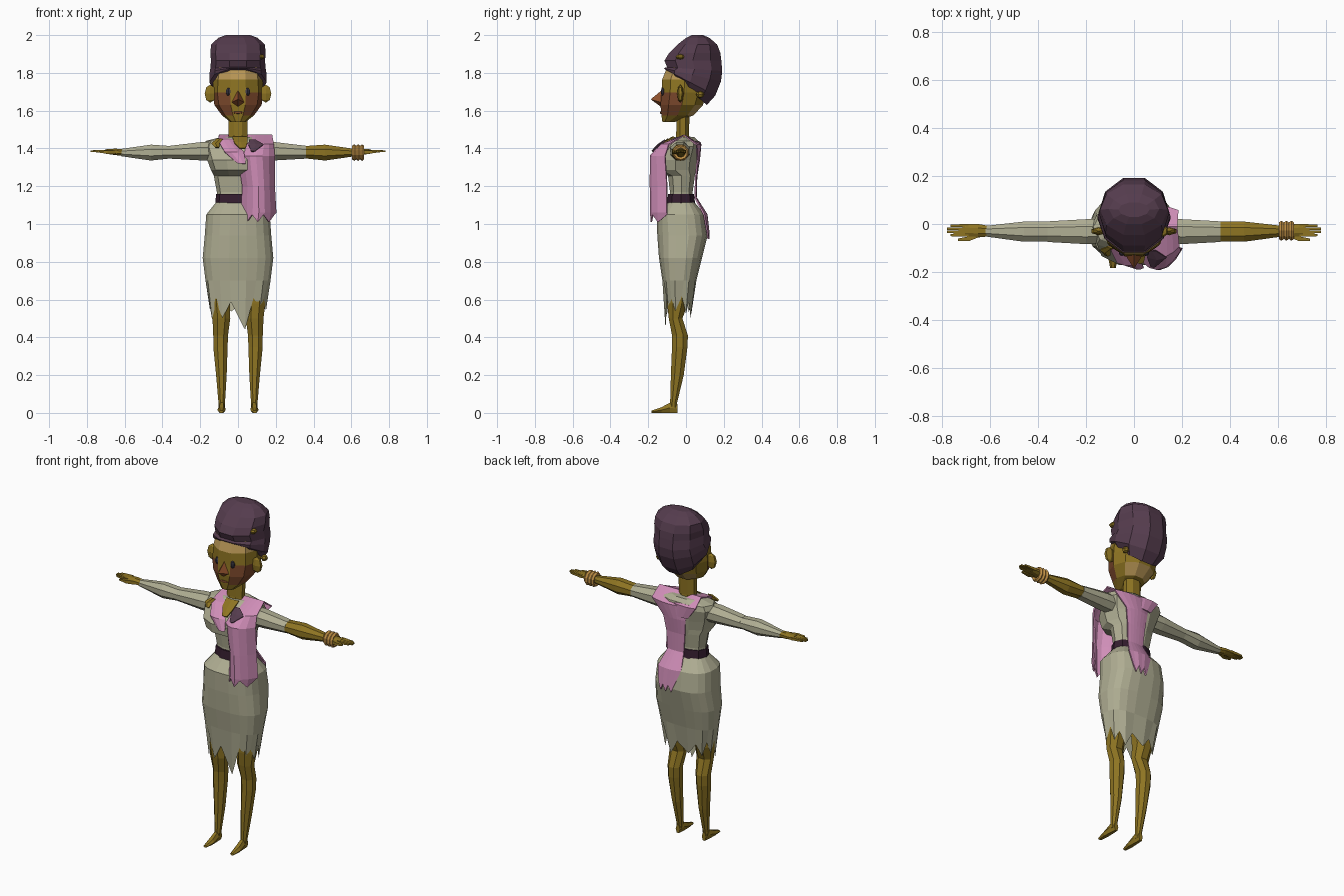
import bpy, bmesh, math, random

random.seed(4)
if "Cube" in bpy.data.objects:
    bpy.data.objects.remove(bpy.data.objects["Cube"], do_unlink=True)


def material(name, r, g, b):
    m = bpy.data.materials.new(name)
    m.use_nodes = True
    m.diffuse_color = (r, g, b, 1)
    bsdf = next(n for n in m.node_tree.nodes if n.type == 'BSDF_PRINCIPLED')
    bsdf.inputs["Base Color"].default_value = (r, g, b, 1)
    bsdf.inputs["Roughness"].default_value = .8
    return m


SKIN = material("olive skin", .27, .175, .016)
TAN = material("light tan", .47, .3, .09)
BLUSH = material("red brown", .2, .065, .025)
NOSE = material("nose brown", .27, .08, .025)
CLOTH = material("beige cloth", .43, .42, .29)
PINK = material("pink scarf", .63, .27, .48)
PURPLE = material("plum hair", .09, .045, .075)
BELT = material("dark plum", .035, .012, .028)
GOLD = material("bracelet gold", .53, .28, .06)
EYE = material("eye grey", .045, .04, .06)


def finish(name, bm, mat):
    mesh = bpy.data.meshes.new(name)
    bmesh.ops.recalc_face_normals(bm, faces=bm.faces)
    bm.to_mesh(mesh)
    bm.free()
    obj = bpy.data.objects.new(name, mesh)
    bpy.context.collection.objects.link(obj)
    mesh.materials.append(mat)
    return obj


def tube(name, rings, mat, sides=8, axis='z', caps=True, mirror=1, power=1):
    """Loft of flat-fronted rings: position, centre a, centre b, radius a, radius b, tilt.
    A power below one squares the section."""
    bm = bmesh.new()
    angles = [math.tau * (i + .5) / sides - math.pi / 2 for i in range(sides)]
    mu = max(math.cos(a) for a in angles)
    mv = max(math.sin(a) for a in angles)
    loops = []
    for t, a, b, ra, rb, *tilt in rings:
        loop = []
        for ang in angles:
            u, v = math.cos(ang) / mu, math.sin(ang) / mv
            u = math.copysign(abs(u) ** power, u)
            v = math.copysign(abs(v) ** power, v)
            p, q = a + ra * u, b + rb * v
            w = t + (tilt[0] * v if tilt else 0)
            co = {'z': (p, q, w), 'x': (w, p, q), 'y': (p, w, q)}[axis]
            loop.append(bm.verts.new((co[0] * mirror, co[1], co[2])))
        loops.append(loop)
    for low, high in zip(loops, loops[1:]):
        for i in range(sides):
            j = (i + 1) % sides
            bm.faces.new((low[i], low[j], high[j], high[i]))
    if caps:
        bm.faces.new(loops[0])
        bm.faces.new(loops[-1])
    return finish(name, bm, mat)


def body(rings):
    """Turn height, half width, front, back into centred rings."""
    return [(z, 0, (f + b) / 2, rx, (b - f) / 2, *tilt) for z, rx, f, b, *tilt in rings]


def sheet(name, rows, mat, cols=5, ragged=0):
    """Cloth strip: rows of height, left x, right x, middle y, edge y."""
    bm = bmesh.new()
    grid = []
    for k, (z, left, right, mid, edge) in enumerate(rows):
        row = []
        for i in range(cols):
            t = i / (cols - 1)
            y = mid + (edge - mid) * (2 * t - 1) ** 2
            drop = ragged * (i % 2) if k in (0, len(rows) - 1) else 0
            row.append(bm.verts.new((left + (right - left) * t, y, z - drop)))
        grid.append(row)
    for r, s in zip(grid, grid[1:]):
        for i in range(cols - 1):
            bm.faces.new((r[i], r[i + 1], s[i + 1], s[i]))
    obj = finish(name, bm, mat)
    mod = obj.modifiers.new("thickness", 'SOLIDIFY')
    mod.thickness = .008
    mod.offset = 0
    return obj


def ball(name, centre, size, mat, segs=8, rings=5):
    bm = bmesh.new()
    bmesh.ops.create_uvsphere(bm, u_segments=segs, v_segments=rings, radius=1)
    bmesh.ops.scale(bm, vec=size, verts=bm.verts)
    bmesh.ops.translate(bm, vec=centre, verts=bm.verts)
    return finish(name, bm, mat)


# Head with tan forehead and nape, and blushed cheeks
head = tube("head", body([
    (1.54, .04, -.125, -.06), (1.575, .085, -.13, .04), (1.63, .125, -.135, .09),
    (1.695, .135, -.13, .11), (1.765, .13, -.126, .11), (1.83, .12, -.1, .1)]), SKIN, 10)
head.data.materials.append(TAN)
head.data.materials.append(BLUSH)
for f in head.data.polygons:
    c = f.center
    if (c.z > 1.77 and c.y < 0) or (c.y > .02 and c.z < 1.65):
        f.material_index = 1
    elif 1.58 < c.z < 1.69 and .05 < abs(c.x) < .12 and c.y < -.03:
        f.material_index = 2

# Nose: four-sided point
bm = bmesh.new()
tip = bm.verts.new((0, -.187, 1.66))
base = [bm.verts.new(p) for p in
        ((0, -.12, 1.715), (.042, -.12, 1.64), (0, -.125, 1.615), (-.042, -.12, 1.64))]
for i in range(4):
    bm.faces.new((tip, base[i], base[(i + 1) % 4]))
bm.faces.new(base)
finish("nose", bm, NOSE)
ball("mouth", (0, -.132, 1.59), (.028, .006, .007), BLUSH)

for s, side in ((1, "left"), (-1, "right")):
    ball(side + "_eye", (s * .05, -.122, 1.7), (.014, .012, .022), EYE)
    ball(side + "_ear", (s * .147, -.03, 1.69), (.034, .017, .048), SKIN, 6, 4)

# Tall swept-up hair with a pinched front roll and bare gaps on the left
tube("hair", body([
    (1.715, .115, -.085, .11, -.085), (1.75, .152, -.112, .155, -.07),
    (1.79, .152, -.118, .185, -.035), (1.82, .147, -.1, .192, -.01),
    (1.865, .143, -.114, .187, 0), (1.905, .147, -.09, .182, 0), (1.95, .142, -.045, .165, 0),
    (1.985, .105, .0, .125, 0), (2, .065, .03, .09, 0)]), PURPLE, 10)
ball("side_hair_gap", (.122, .075, 1.685), (.018, .022, .018), SKIN, 6, 4)
ball("front_hair_gap", (.123, -.03, 1.885), (.02, .025, .014), SKIN, 6, 4)

# Neck and blouse
tube("neck", [(1.38, 0, -.02, .055, .045), (1.47, 0, -.018, .05, .034),
              (1.62, 0, -.015, .05, .034)], SKIN)
tube("blouse", body([
    (1.1, .11, -.09, .04), (1.17, .112, -.085, .035), (1.255, .128, -.095, .047),
    (1.285, .143, -.165, .052), (1.34, .163, -.172, .06), (1.41, .185, -.115, .07),
    (1.44, .17, -.09, .065), (1.46, .09, -.06, .045)]), CLOTH, 10, power=.85)
tube("belt", body([(1.11, .12, -.1, .048), (1.16, .116, -.095, .042)]), BELT, 10, power=.85)

# Skirt with torn hem
SIDES = 20
skirt = tube("skirt", body([
    (1.115, .116, -.095, .045), (1.05, .168, -.155, .1), (.94, .176, -.152, .115),
    (.82, .187, -.143, .085), (.7, .172, -.125, .055), (.62, .148, -.108, .03)]),
    CLOTH, SIDES, caps=False, power=.75)
for i, v in enumerate(list(skirt.data.vertices)[-SIDES:]):
    if i == 0:
        v.co.z = .44
    else:
        v.co.z -= random.uniform(.07, .13) if i % 2 == 0 else random.uniform(0, .04)

# Legs and feet
for s, side in ((1, "left"), (-1, "right")):
    tube(side + "_leg", [
        (.76, .085, -.04, .06, .06), (.58, .093, -.045, .051, .055),
        (.5, .088, -.055, .047, .036), (.41, .092, -.032, .039, .042),
        (.35, .093, -.033, .038, .041), (.2, .088, -.046, .028, .034),
        (.05, .086, -.066, .017, .018), (.02, .086, -.066, .015, .018)],
        SKIN, mirror=s)
    tube(side + "_foot", [
        (-.046, .086, .024, .014, .024), (-.085, .086, .027, .018, .027),
        (-.13, .087, .015, .022, .015), (-.183, .088, .006, .012, .006)],
        SKIN, 6, 'y', mirror=s)

# Arms: long right sleeve, short left sleeve
upper = [(.13, -.03, 1.385, .05, .05), (.2, -.032, 1.385, .052, .048),
         (.36, -.032, 1.38, .043, .034)]
lower = [(.36, -.032, 1.38, .042, .033), (.46, -.032, 1.378, .042, .042),
         (.62, -.03, 1.378, .022, .019)]
wrist = [(.6, -.03, 1.378, .021, .018), (.65, -.028, 1.382, .028, .017),
         (.705, -.026, 1.384, .026, .011)]
for s, side in ((1, "left"), (-1, "right")):
    tube(side + "_sleeve", upper, CLOTH, axis='x', mirror=s)
    tube(side + "_forearm", lower, SKIN if s > 0 else CLOTH, axis='x', mirror=s)
    tube(side + "_hand", wrist, SKIN, axis='x', mirror=s)
    for k in range(4):
        y = -.046 + k * .013
        end = .765 + .015 * (k in (1, 2))
        tube(f"{side}_finger_{k}", [(.69, y, 1.384, .007, .009), (end, y, 1.386, .005, .004)],
             SKIN, 4, 'x', mirror=s)
    tube(side + "_thumb", [(.64, -.04, 1.38, .012, .011), (.69, -.062, 1.38, .01, .009),
                           (.735, -.066, 1.382, .005, .004)], SKIN, 4, 'x', mirror=s)

# Bracelets
for k in range(3):
    bpy.ops.mesh.primitive_torus_add(
        major_segments=10, minor_segments=5, major_radius=.033, minor_radius=.011,
        location=(.615 + k * .021, -.028, 1.378), rotation=(0, math.pi / 2, 0))
    ring = bpy.context.object
    ring.name = f"bracelet_{k}"
    ring.data.materials.append(GOLD)

# Scarf: long strip from the back tail over the left shoulder to the front tail
sheet("scarf", [
    (.96, .0, .1, .121, .113), (1.05, -.035, .115, .11, .095), (1.14, -.02, .085, .053, .048),
    (1.25, -.03, .09, .056, .052), (1.34, -.04, .105, .07, .06), (1.42, -.06, .185, .078, .055),
    (1.47, .05, .18, -.01, -.01),
    (1.42, .035, .188, -.135, -.09), (1.36, .0, .192, -.188, -.11),
    (1.2, .025, .192, -.188, -.1), (1.06, .02, .2, -.186, -.1), (1.05, .02, .19, -.184, -.1)],
    PINK, 7, ragged=.04)
sheet("scarf_collar", [
    (1.36, -.06, .03, .073, .066), (1.43, -.11, .03, .077, .067), (1.47, -.1, -.04, 0, 0),
    (1.44, -.105, -.02, -.1, -.09), (1.38, -.07, .03, -.172, -.16),
    (1.32, .0, .04, -.187, -.18)], PINK, 4)

# Bare neckline and patches on the blouse
sheet("neckline", [(1.46, -.03, .05, -.07, -.062), (1.43, -.02, .05, -.122, -.116),
                   (1.4, .01, .04, -.165, -.16)], SKIN, 3)
sheet("left_patch", [(1.445, .06, .09, -.11, -.11), (1.42, .055, .135, -.148, -.138),
                     (1.385, .07, .09, -.18, -.176)], PURPLE, 3)
sheet("right_patch", [(1.45, -.11, -.08, -.098, -.094), (1.425, -.14, -.1, -.118, -.106),
                      (1.405, -.12, -.1, -.133, -.128)], SKIN, 3)
